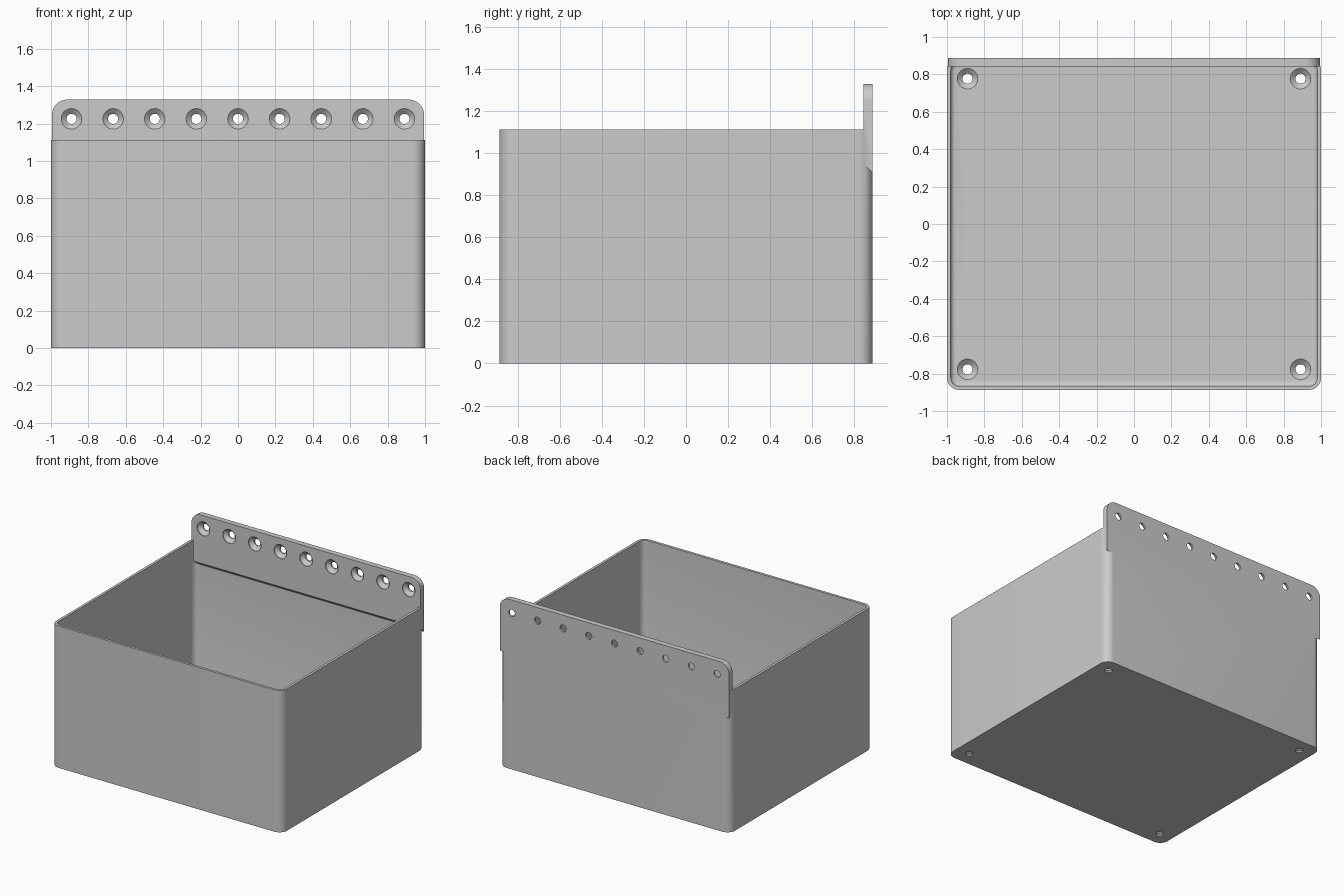
import bpy
import bmesh
from math import cos, sin, pi, radians

cube = bpy.data.objects.get("Cube")
if cube:
    bpy.data.objects.remove(cube, do_unlink=True)

HX, HY, TOP = 1.0, 0.887, 1.112      # half width, half depth, rim height
WALL, FLOOR, CORNER = 0.02, 0.042, 0.065
PLATE_IN, PLATE_TOP, PLATE_HX = 0.843, 1.328, 0.994

grey = bpy.data.materials.new("plain grey")
grey.use_nodes = True
colour = (0.6, 0.6, 0.6, 1)
grey.diffuse_color = colour
grey.node_tree.nodes["Principled BSDF"].inputs["Base Color"].default_value = colour


def loft(name, rings):
    """Join equal rings of points into a closed solid."""
    bm = bmesh.new()
    loops = [[bm.verts.new(p) for p in ring] for ring in rings]
    n = len(loops[0])
    for a, b in zip(loops, loops[1:]):
        for i in range(n):
            j = (i + 1) % n
            bm.faces.new((a[i], a[j], b[j], b[i]))
    bm.faces.new(loops[0])
    bm.faces.new(loops[-1])
    bmesh.ops.recalc_face_normals(bm, faces=bm.faces)
    mesh = bpy.data.meshes.new(name)
    bm.to_mesh(mesh)
    bm.free()
    mesh.materials.append(grey)
    obj = bpy.data.objects.new(name, mesh)
    bpy.context.collection.objects.link(obj)
    return obj


def rounded_ring(inset, z, steps=8):
    r = max(CORNER - inset, 0.012)
    cx, cy = HX - inset - r, HY - inset - r
    pts = []
    for k, (sx, sy) in enumerate(((1, 1), (-1, 1), (-1, -1), (1, -1))):
        for i in range(steps + 1):
            a = (k + i / steps) * pi / 2
            pts.append((sx * cx + r * cos(a), sy * cy + r * sin(a), z))
    return pts


def boolean(target, tool, operation):
    tool.hide_render = True
    mod = target.modifiers.new(operation.title(), 'BOOLEAN')
    mod.operation, mod.solver, mod.object = operation, 'EXACT', tool
    bpy.context.view_layer.objects.active = target
    bpy.ops.object.modifier_apply(modifier=mod.name)
    bpy.data.objects.remove(tool, do_unlink=True)


# Open bin with a small fillet around the floor
fillet = 0.025
rings = [rounded_ring(0, 0), rounded_ring(0, TOP), rounded_ring(WALL, TOP)]
for i in range(5):
    a = i / 4 * pi / 2
    rings.append(rounded_ring(WALL + fillet * (1 - cos(a)),
                              FLOOR + fillet * (1 - sin(a))))
storage_bin = loft("storage_bin", rings)


# Mounting plate: rounded top corners, sloping underside
def plate_ring(y, bottom, r=0.08, steps=10):
    pts = [(-PLATE_HX, y, bottom), (PLATE_HX, y, bottom)]
    for side, start in ((1, 0), (-1, pi / 2)):
        for i in range(steps + 1):
            a = start + i / steps * pi / 2
            pts.append((side * (PLATE_HX - r) + r * cos(a), y, PLATE_TOP - r + r * sin(a)))
    return pts


plate = loft("mounting_plate", [plate_ring(PLATE_IN, 0.95), plate_ring(HY, 0.905)])
boolean(storage_bin, plate, 'UNION')


# Countersunk screw holes
def screw_hole(place, depth, steps=32):
    profile = [(0.055, 0.02), (0.055, -0.006), (0.027, -0.03), (0.027, -depth - 0.02)]
    rings = [[place(r * cos(2 * pi * i / steps), r * sin(2 * pi * i / steps), d)
              for i in range(steps)] for r, d in profile]
    boolean(storage_bin, loft("screw_hole_cutter", rings), 'DIFFERENCE')


for i in range(9):
    x = (i - 4) * 0.2225
    screw_hole(lambda u, v, d: (x + u, PLATE_IN - d, 1.225 + v), HY - PLATE_IN)
for x in (-0.89, 0.89):
    for y in (-0.777, 0.777):
        screw_hole(lambda u, v, d: (x + u, y + v, FLOOR + d), FLOOR)

bpy.ops.object.select_all(action='DESELECT')
storage_bin.select_set(True)
bpy.context.view_layer.objects.active = storage_bin
bpy.ops.object.shade_smooth_by_angle(angle=radians(30))
